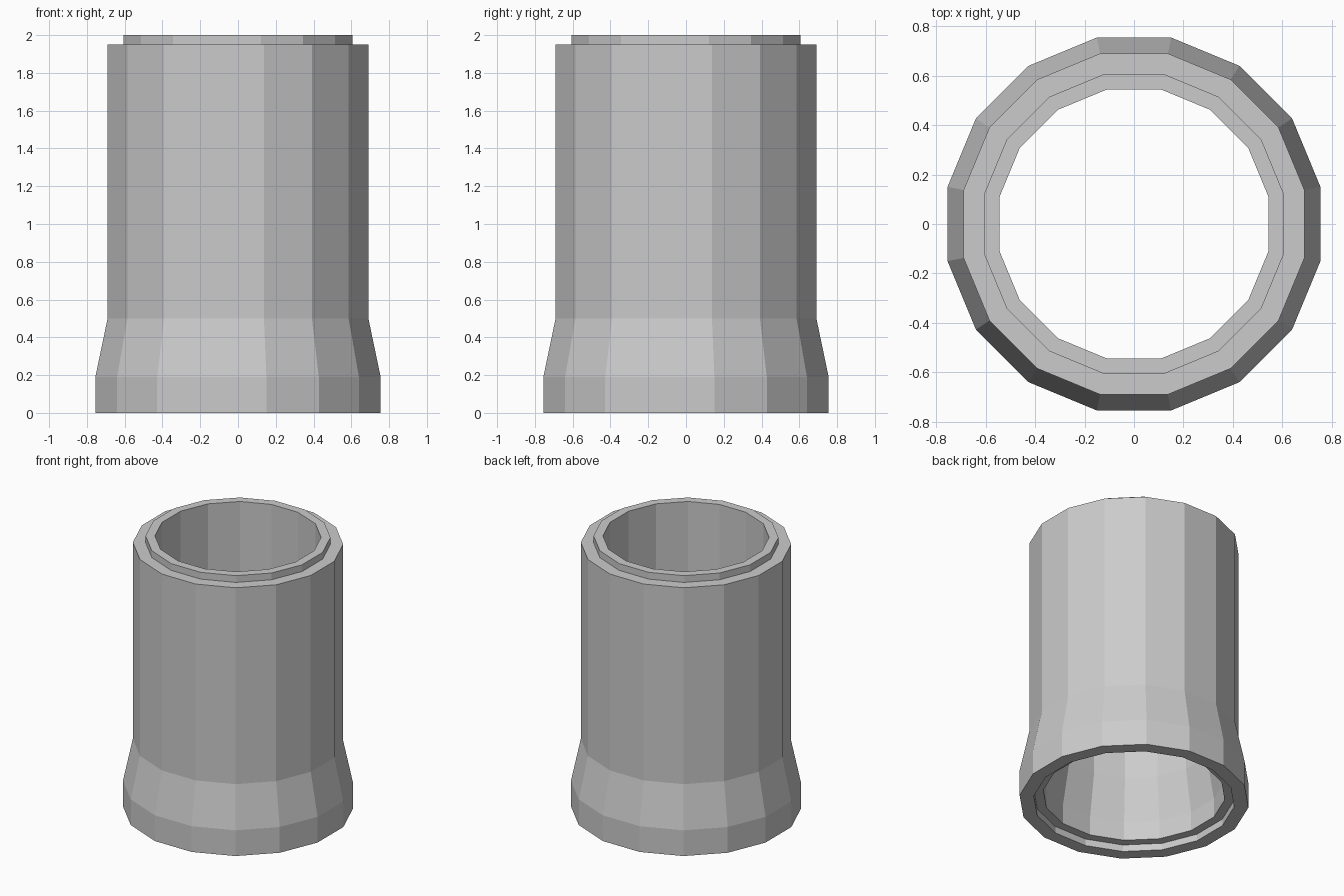
import bpy, bmesh, math

if "Cube" in bpy.data.objects:
    bpy.data.objects.remove(bpy.data.objects["Cube"], do_unlink=True)

SIDES = 16

# Plain grey concrete
concrete = bpy.data.materials.new("concrete_grey")
concrete.use_nodes = True
grey = (0.6, 0.6, 0.6, 1)
concrete.diffuse_color = grey
concrete.node_tree.nodes["Principled BSDF"].inputs["Base Color"].default_value = grey

# Closed wall section (radius, height): outside going up, bore going down
section = [
    (0.77, 0), (0.77, 0.19), (0.704, 0.5), (0.704, 1.95),     # flared outside
    (0.619, 1.95), (0.619, 2), (0.556, 2),                    # raised spigot lip
    (0.556, 0.5), (0.61, 0.19), (0.61, 0.05),                 # bore
    (0.674, 0.05), (0.674, 0),                                # socket recess
]


def lathe(name, profile, material):
    """Revolve a closed profile with flat sides facing the axes."""
    bm = bmesh.new()
    rings = []
    for i in range(SIDES):
        a = 2 * math.pi * (i + 0.5) / SIDES
        rings.append([bm.verts.new((r * math.cos(a), r * math.sin(a), z))
                      for r, z in profile])
    n = len(profile)
    for i, ring in enumerate(rings):
        after = rings[(i + 1) % SIDES]
        for j in range(n):
            k = (j + 1) % n
            bm.faces.new((ring[j], after[j], after[k], ring[k]))
    bmesh.ops.recalc_face_normals(bm, faces=bm.faces)
    mesh = bpy.data.meshes.new(name)
    bm.to_mesh(mesh)
    bm.free()
    mesh.materials.append(material)
    obj = bpy.data.objects.new(name, mesh)
    bpy.context.collection.objects.link(obj)
    return obj


lathe("pipe_section", section, concrete)
